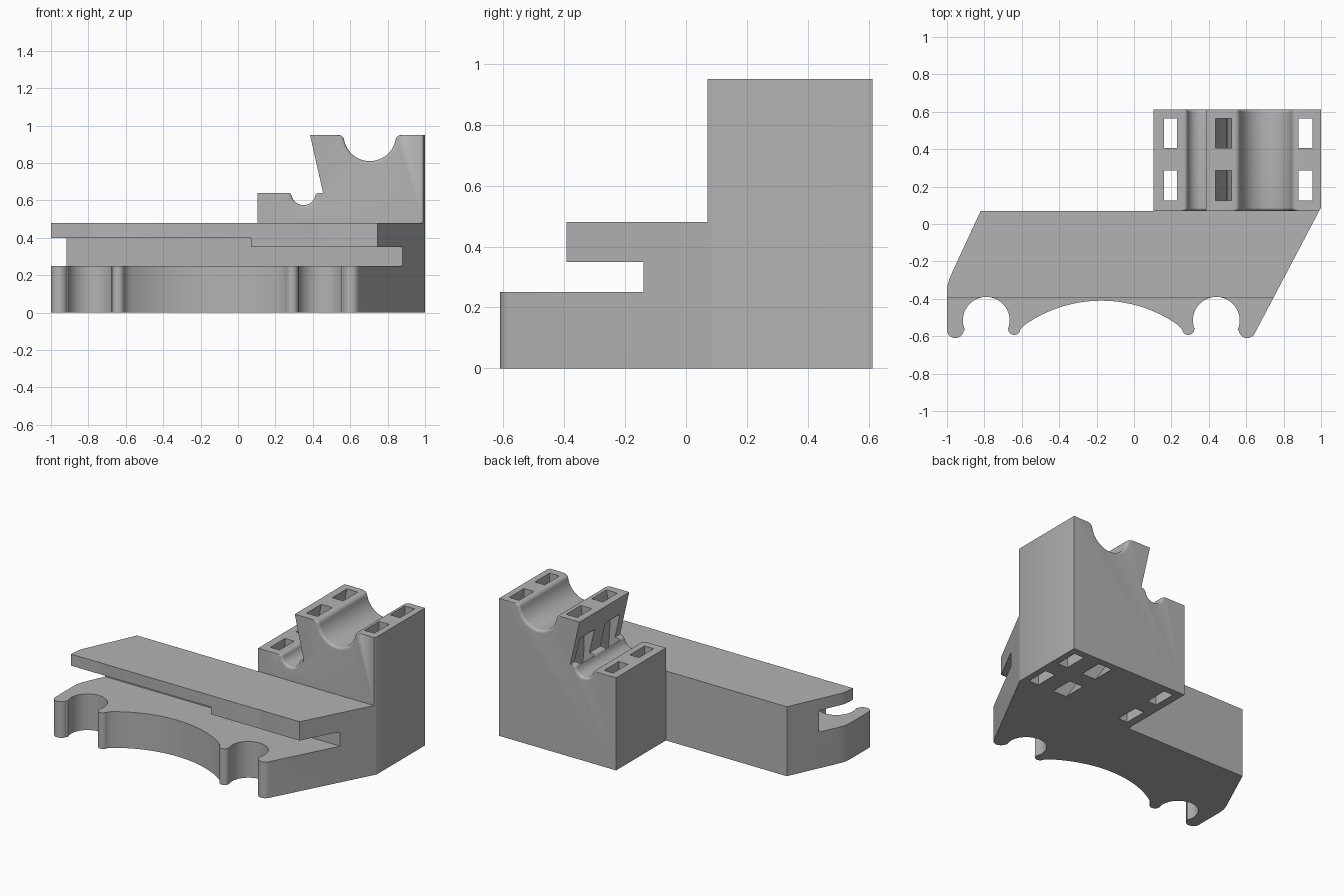
import bpy, bmesh
from math import sin, cos, asin, sqrt, pi, radians

cube = bpy.data.objects.get("Cube")
if cube:
    bpy.data.objects.remove(cube, do_unlink=True)

grey = bpy.data.materials.new("light grey")
grey.use_nodes = True
colour = (0.45, 0.45, 0.45, 1)
grey.diffuse_color = colour
grey.node_tree.nodes["Principled BSDF"].inputs["Base Color"].default_value = colour


def arc(cx, cy, r, start, end, n=12):
    """Points on an arc, angles in degrees."""
    step = radians(end - start) / n
    return [(cx + r * cos(radians(start) + i * step),
             cy + r * sin(radians(start) + i * step)) for i in range(n + 1)]


def loft(name, sections):
    """Closed solid through sections of matching points."""
    bm = bmesh.new()
    rings = [[bm.verts.new(p) for p in s] for s in sections]
    for a, b in zip(rings, rings[1:]):
        for i in range(len(a)):
            j = (i + 1) % len(a)
            bm.faces.new((a[i], a[j], b[j], b[i]))
    bm.faces.new(rings[0])
    bm.faces.new(rings[-1])
    bmesh.ops.recalc_face_normals(bm, faces=bm.faces[:])
    mesh = bpy.data.meshes.new(name)
    bm.to_mesh(mesh)
    bm.free()
    mesh.materials.append(grey)
    obj = bpy.data.objects.new(name, mesh)
    bpy.context.collection.objects.link(obj)
    return obj


def box(name, x0, x1, y0, y1, z0, z1):
    rect = [(x0, y0), (x1, y0), (x1, y1), (x0, y1)]
    return loft(name, [[(x, y, z) for x, y in rect] for z in (z0, z1)])


def combine(target, tool, operation):
    mod = target.modifiers.new("combine", "BOOLEAN")
    mod.operation, mod.object, mod.solver = operation, tool, "EXACT"
    bpy.context.view_layer.objects.active = target
    bpy.ops.object.modifier_apply(modifier=mod.name)
    bpy.data.objects.remove(tool, do_unlink=True)


# Base outline: front edge with two clip notches and a wide central arc
MID = -0.175
half = (arc(-0.955, -0.565, 0.045, 180, 352)
        + arc(-0.79, -0.515, 0.125, 204, -24, 28)
        + arc(-0.64, -0.56, 0.033, 180, 352))
mirrored = [(2 * MID - x, y) for x, y in reversed(half)]
front = half + arc(MID, -1.122, 0.712, 127.5, 52.5, 32)[1:-1] + mirrored
front = [p for p in front if not (p[0] > 0.646 and p[1] > -0.586)]
outline = front + [(0.99, 0.07), (0.9, 0.2), (0.2, 0.2), (0.2, 0.07), (-0.82, 0.07),
                   (-0.975, -0.265), (-0.988, -0.295), (-0.996, -0.325), (-1, -0.36)]
body = loft("clip_bracket", [[(x, y, z) for x, y in outline] for z in (0, 0.48)])

# Stepped slot between the lower and upper plates
combine(body, box("front_cut", -1.2, 1.2, -1, -0.393, 0.25, 0.7), "DIFFERENCE")
combine(body, box("slot_cut", -1.2, 1.2, -1, -0.14, 0.25, 0.35), "DIFFERENCE")
combine(body, box("slot_step_cut", -1.2, 0.07, -1, -0.14, 0.3, 0.40), "DIFFERENCE")


def groove(cx, top, r, e):
    """Round trough with rounded lips, left to right."""
    dx = sqrt((r + e) ** 2 - e ** 2)
    lip = asin(e / (r + e)) * 180 / pi
    return (arc(cx - dx, top - e, e, 90, lip, 6)
            + arc(cx, top, r, 180 + lip, 360 - lip, 24)[1:-1]
            + arc(cx + dx, top - e, e, 180 - lip, 90, 6))


def tower_section(y, flare):
    right = min(1.0, 0.99 + (y - 0.07) * 0.52)
    profile = ([(0.105, 0), (0.105, 0.64)]
               + groove(0.35, 0.64, 0.065 + flare, 0.02)
               + [(0.455, 0.64), (0.385, 0.95)]
               + groove(0.705, 0.95, 0.14 + flare, 0.03)
               + [(right, 0.95), (right, 0)])
    return [(x, y, z) for x, z in profile]


# Tower with two cradles, flared at both ends
FLARE, Y0, Y1 = 0.018, 0.07, 0.613
steps = [i * pi / 12 for i in range(7)]
ends = [(FLARE * (1 - cos(a)), FLARE * (1 - sin(a))) for a in steps]
sections = [tower_section(Y0 + d, f) for d, f in ends]
sections += [tower_section(Y1 - d, f) for d, f in reversed(ends)]
combine(body, loft("tower", sections), "UNION")

# Tie slots: straight outer ones and a curved one between the cradles
curve = (arc(1.595, 0.715, 1.1, 165, 225, 40)
         + arc(1.595, 0.715, 1.182, 225, 165, 40))
for y0, y1 in ((0.125, 0.285), (0.405, 0.565)):
    for x0, x1 in ((0.16, 0.23), (0.88, 0.955)):
        combine(body, box("tie_slot", x0, x1, y0, y1, -0.1, 1.1), "DIFFERENCE")
    tool = loft("curved_tie_slot", [[(x, y, z) for x, z in curve] for y in (y0, y1)])
    combine(body, tool, "DIFFERENCE")

# Smooth curved walls, keep hard edges
bpy.ops.object.select_all(action="DESELECT")
body.select_set(True)
bpy.context.view_layer.objects.active = body
bpy.ops.object.shade_smooth_by_angle(angle=radians(30))
